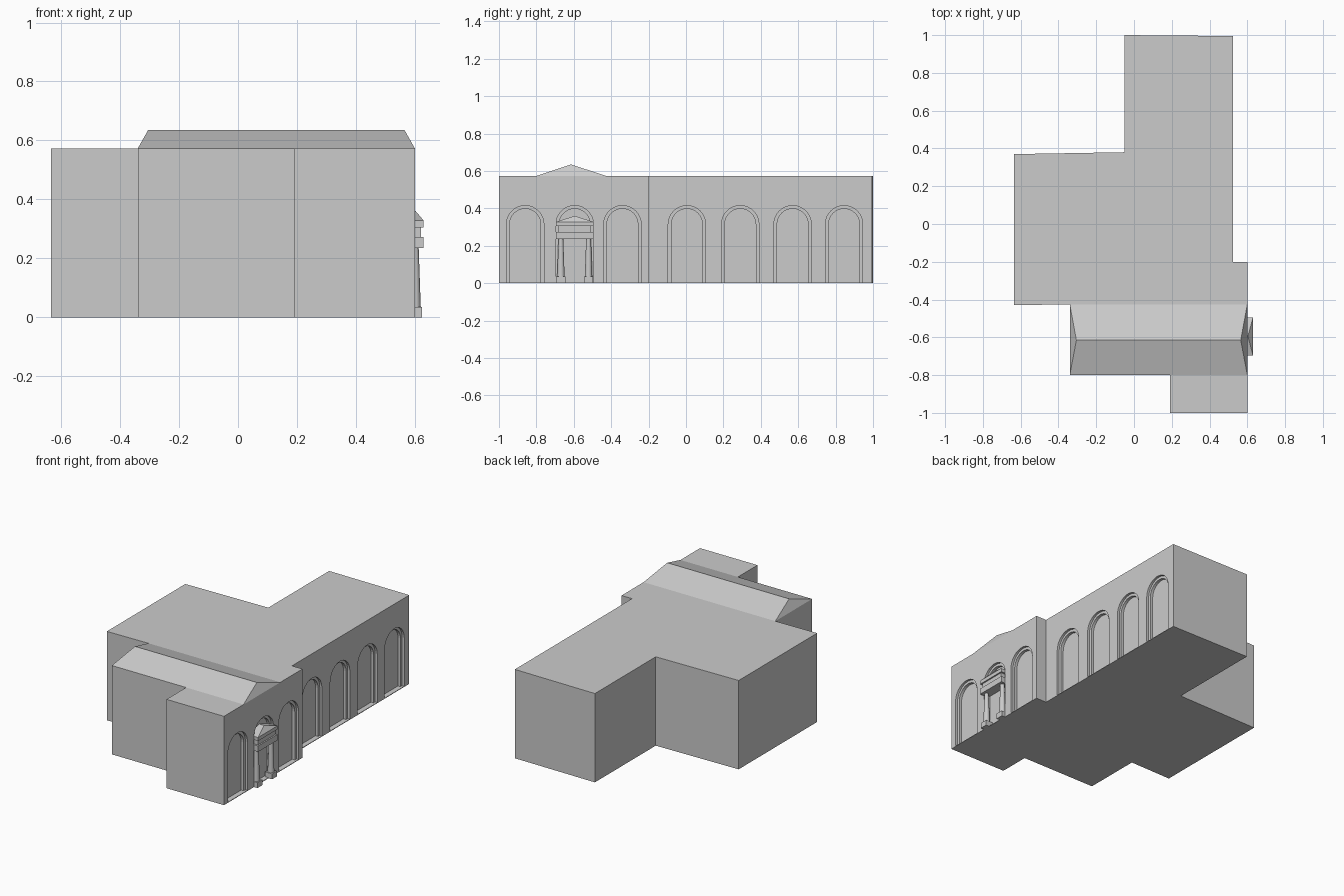
import bpy, bmesh, math

cube = bpy.data.objects.get("Cube")
if cube:
    bpy.data.objects.remove(cube, do_unlink=True)

WALL_TOP = 0.573
FRONT_X, REAR_X = 0.60, 0.525   # east wall planes of the two wings
DOOR_Y = -0.595


def finish(name, bm):
    bmesh.ops.recalc_face_normals(bm, faces=bm.faces)
    mesh = bpy.data.meshes.new(name)
    bm.to_mesh(mesh)
    bm.free()
    ob = bpy.data.objects.new(name, mesh)
    bpy.context.collection.objects.link(ob)
    return ob


def add_prism(bm, points, offset):
    """Extrude a closed outline of 3D points along offset."""
    face = bm.faces.new([bm.verts.new(p) for p in points])
    ext = bmesh.ops.extrude_face_region(bm, geom=[face])
    moved = [g for g in ext["geom"] if isinstance(g, bmesh.types.BMVert)]
    bmesh.ops.translate(bm, verts=moved, vec=offset)


def box(name, x0, x1, y0, y1, z0, z1):
    bm = bmesh.new()
    outline = [(x0, y0, z0), (x1, y0, z0), (x1, y1, z0), (x0, y1, z0)]
    add_prism(bm, outline, (0, 0, z1 - z0))
    return finish(name, bm)


def hip(name, base, ridge):
    """Sloped roof: rectangular base, ridge of two points or a single apex."""
    bm = bmesh.new()
    for p in base + ridge:
        bm.verts.new(p)
    bmesh.ops.convex_hull(bm, input=bm.verts)
    bmesh.ops.dissolve_limit(bm, angle_limit=0.01, verts=bm.verts, edges=bm.edges)
    return finish(name, bm)


def arch_cutters(name, half_width, depth):
    """One arch-shaped block per bay, reaching depth into the east walls."""
    bm = bmesh.new()
    bays = [(FRONT_X, y) for y in (-0.86, DOOR_Y, -0.34)]
    bays += [(REAR_X, y) for y in (0.005, 0.29, 0.57, 0.845)]
    spring, sill, steps = 0.315, 0.004, 16
    for wall_x, y in bays:
        x = wall_x - depth
        outline = [(x, y - half_width, sill), (x, y + half_width, sill)]
        for i in range(steps + 1):
            a = math.pi * i / steps
            outline.append((x, y + half_width * math.cos(a),
                            spring + half_width * math.sin(a)))
        add_prism(bm, outline, (depth + 0.02, 0, 0))
    ob = finish(name, bm)
    ob.hide_render = True
    return ob


# Main block with all wings
footprint = [(0.19, -1), (FRONT_X, -1), (FRONT_X, -0.2), (REAR_X, -0.2),
             (REAR_X, 0.995), (-0.05, 1), (-0.05, 0.38), (-0.635, 0.37),
             (-0.635, -0.43), (-0.34, -0.425), (-0.34, -0.8), (0.19, -0.8)]
bm = bmesh.new()
add_prism(bm, [(x, y, 0) for x, y in footprint], (0, 0, WALL_TOP))
walls = finish("building_walls", bm)

# Stepped blind arches along the east side
for half_width, depth in ((0.10, 0.015), (0.083, 0.033)):
    cutter = arch_cutters("arch_cutter", half_width, depth)
    mod = walls.modifiers.new("arches", "BOOLEAN")
    mod.operation, mod.solver, mod.object = "DIFFERENCE", "EXACT", cutter
    bpy.context.view_layer.objects.active = walls
    bpy.ops.object.modifier_apply(modifier=mod.name)
    bpy.data.objects.remove(cutter, do_unlink=True)

# Low hipped roof over the cross wing
hip("hipped_roof",
    [(x, y, WALL_TOP) for x in (-0.34, FRONT_X) for y in (-0.8, -0.425)],
    [(-0.305, -0.615, 0.635), (0.565, -0.615, 0.635)])

# Doorway: entablature layers and pediment
back = 0.565
for name, front, half, z0, z1 in (
        ("architrave", 0.63, 0.10, 0.235, 0.273),
        ("frieze", 0.621, 0.088, 0.273, 0.305),
        ("cornice", 0.63, 0.10, 0.305, 0.328)):
    box("doorway_" + name, back, front, DOOR_Y - half, DOOR_Y + half, z0, z1)
hip("doorway_pediment",
    [(x, DOOR_Y + s * 0.10, 0.328) for x in (back, 0.63) for s in (-1, 1)],
    [(back, DOOR_Y, 0.36), (0.603, DOOR_Y, 0.36)])

# Doorway columns on square plinths
for side, s in (("left", 1), ("right", -1)):
    y = DOOR_Y + s * 0.074
    box(side + "_plinth", 0.575, 0.625, y - 0.025, y + 0.025, 0, 0.035)
    bpy.ops.mesh.primitive_cone_add(vertices=12, radius1=0.02, radius2=0.013,
                                    depth=0.20, location=(FRONT_X, y, 0.135))
    column = bpy.context.object
    column.name = side + "_column"
    bpy.ops.object.shade_smooth_by_angle()
